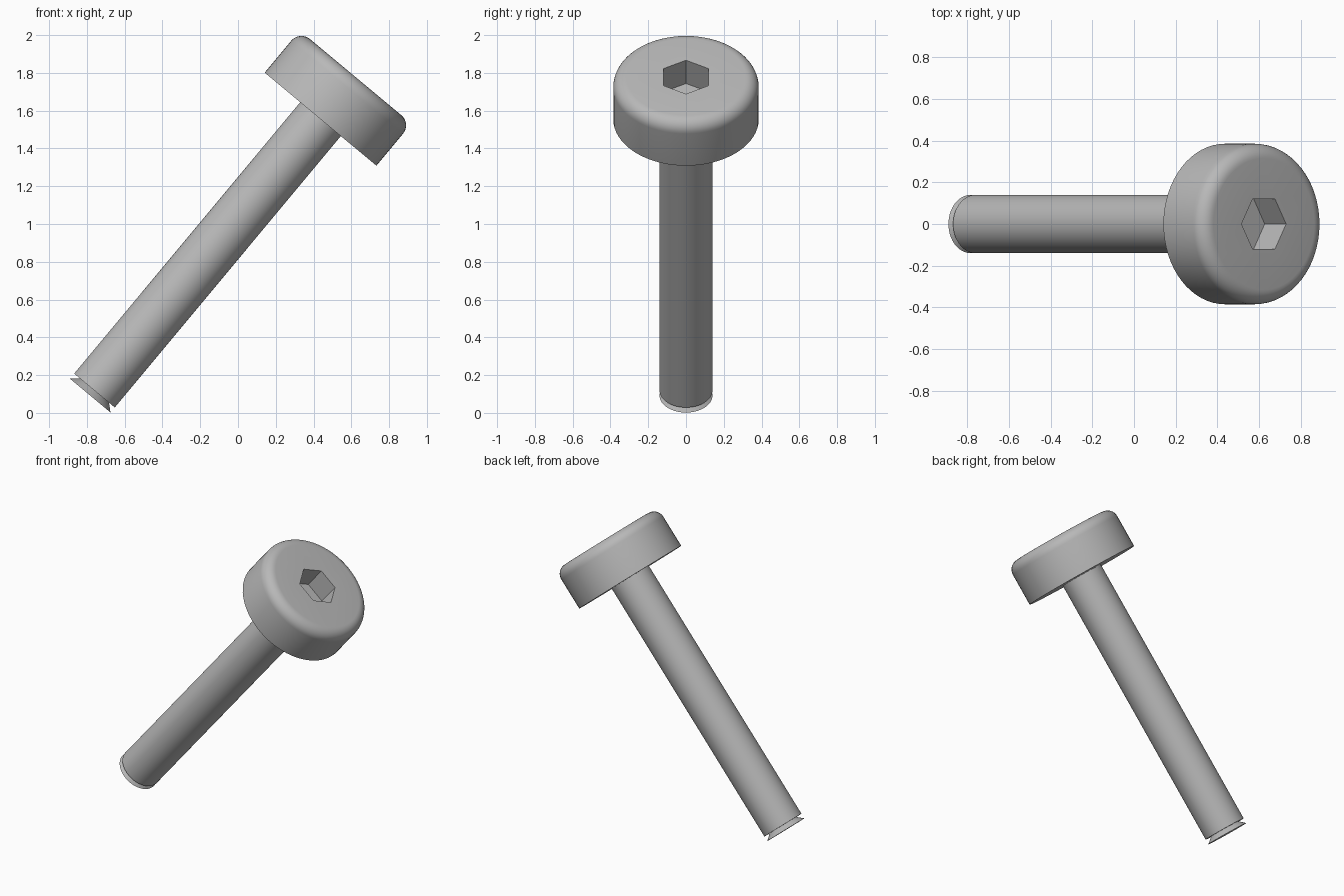
import bpy, bmesh, math
from mathutils import Matrix, Vector

if "Cube" in bpy.data.objects:
    bpy.data.objects.remove(bpy.data.objects["Cube"])

SEG = 64
PLACE = Matrix.Translation((0.437, 0, 1.555)) @ Matrix.Rotation(math.radians(39.8), 4, 'Y')

steel = bpy.data.materials.new("grey_steel")
steel.diffuse_color = (0.48, 0.48, 0.48, 1)
steel.use_nodes = True
steel.node_tree.nodes["Principled BSDF"].inputs["Base Color"].default_value = steel.diffuse_color


def ring(bm, radius, z, n=SEG):
    return [bm.verts.new((radius * math.cos(2 * math.pi * i / n),
                          radius * math.sin(2 * math.pi * i / n), z)) for i in range(n)]


def skin(bm, a, b):
    n = len(a)
    for i in range(n):
        j = (i + 1) % n
        bm.faces.new((a[i], a[j], b[j], b[i]))


def lathe(bm, profile):
    """Skin rings of (radius, height) points; returns the first and last ring."""
    rings = [ring(bm, r, z) for r, z in profile]
    for a, b in zip(rings, rings[1:]):
        skin(bm, a, b)
    return rings[0], rings[-1]


def loop_edges(bm, loop):
    return [bm.edges.get((loop[i - 1], loop[i])) for i in range(len(loop))]


def finish(bm, name):
    bmesh.ops.recalc_face_normals(bm, faces=bm.faces[:])
    mesh = bpy.data.meshes.new(name)
    bm.to_mesh(mesh)
    bm.free()
    mesh.materials.append(steel)
    obj = bpy.data.objects.new(name, mesh)
    bpy.context.collection.objects.link(obj)
    obj.matrix_world = PLACE
    bpy.ops.object.select_all(action='DESELECT')
    obj.select_set(True)
    bpy.context.view_layer.objects.active = obj
    bpy.ops.object.shade_smooth_by_angle(angle=math.radians(30))


# Head: cylinder with a rounded top rim and a hexagonal socket
R, H, B = 0.385, 0.29, 0.07
profile = [(R, 0)]
for k in range(9):
    a = math.pi / 2 * k / 8
    profile.append((R - B + B * math.cos(a), H - B + B * math.sin(a)))
bm = bmesh.new()
under, rim = lathe(bm, profile)
bm.faces.new(under)
mouth = ring(bm, 0.139, H, 6)
floor = ring(bm, 0.139, H - 0.16, 6)
skin(bm, mouth, floor)
bm.faces.new(floor)
bmesh.ops.triangle_fill(bm, use_beauty=True, normal=Vector((0, 0, 1)),
                        edges=loop_edges(bm, rim) + loop_edges(bm, mouth))
finish(bm, "socket_head")

# Shaft: plain rod with a stepped neck and a flared tip
bm = bmesh.new()
top, tip = lathe(bm, [(0.14, 0.0), (0.14, -1.87), (0.10, -1.87), (0.14, -1.905)])
bm.faces.new(top)
bm.faces.new(tip)
finish(bm, "shaft")
